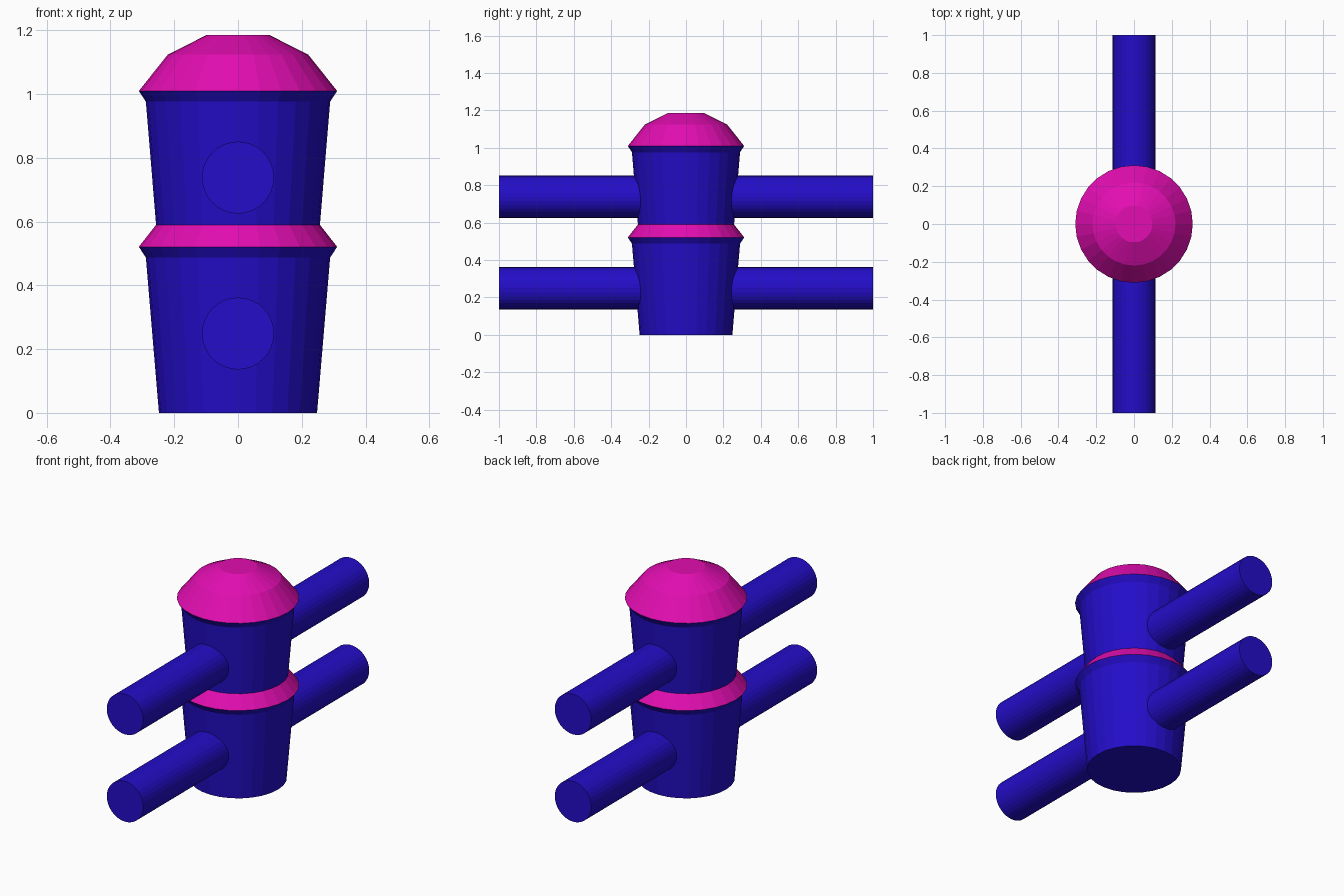
import bpy, bmesh, math
from mathutils import Matrix

if "Cube" in bpy.data.objects:
    bpy.data.objects.remove(bpy.data.objects["Cube"])


def material(name, rgb):
    m = bpy.data.materials.new(name)
    m.diffuse_color = (*rgb, 1.0)
    m.use_nodes = True
    m.node_tree.nodes["Principled BSDF"].inputs["Base Color"].default_value = m.diffuse_color
    return m


BLUE = material("deep_blue", (0.017, 0.004, 0.58))
PINK = material("hot_pink", (0.76, 0.004, 0.44))


def add_object(name, bm, mats):
    bmesh.ops.recalc_face_normals(bm, faces=bm.faces)
    me = bpy.data.meshes.new(name)
    bm.to_mesh(me)
    bm.free()
    for m in mats:
        me.materials.append(m)
    ob = bpy.data.objects.new(name, me)
    bpy.context.collection.objects.link(ob)
    return ob


def lathe(name, profile, pink_bands, sides=28):
    """Revolve (radius, z) points; the listed z ranges become pink."""
    bm = bmesh.new()
    rings = [[bm.verts.new((r * math.sin(2 * math.pi * i / sides),
                            -r * math.cos(2 * math.pi * i / sides), z))
              for i in range(sides)] for r, z in profile]
    for a, b in zip(rings, rings[1:]):
        for i in range(sides):
            j = (i + 1) % sides
            bm.faces.new((a[i], a[j], b[j], b[i]))
    bm.faces.new(rings[0][::-1])
    bm.faces.new(rings[-1])
    for f in bm.faces:
        z = f.calc_center_median().z
        f.material_index = int(any(lo < z < hi for lo, hi in pink_bands))
    return add_object(name, bm, (BLUE, PINK))


def rail(name, z, radius=0.113):
    bm = bmesh.new()
    bmesh.ops.create_cone(bm, cap_ends=True, segments=32, radius1=radius,
                          radius2=radius, depth=2.0,
                          matrix=Matrix.Translation((0, 0, z)) @ Matrix.Rotation(math.pi / 2, 4, 'X'))
    return add_object(name, bm, (BLUE,))


# Post: two tapered drums, each with a flared rim, and a domed cap
lathe("post", [(0.248, 0), (0.289, 0.487), (0.311, 0.521), (0.257, 0.59),
               (0.289, 0.976), (0.311, 1.01), (0.22, 1.124), (0.097, 1.186)],
      [(0.522, 0.589), (1.011, 1.2)])

# Two horizontal rails running through the post
rail("lower_rail", 0.249)
rail("upper_rail", 0.738)
